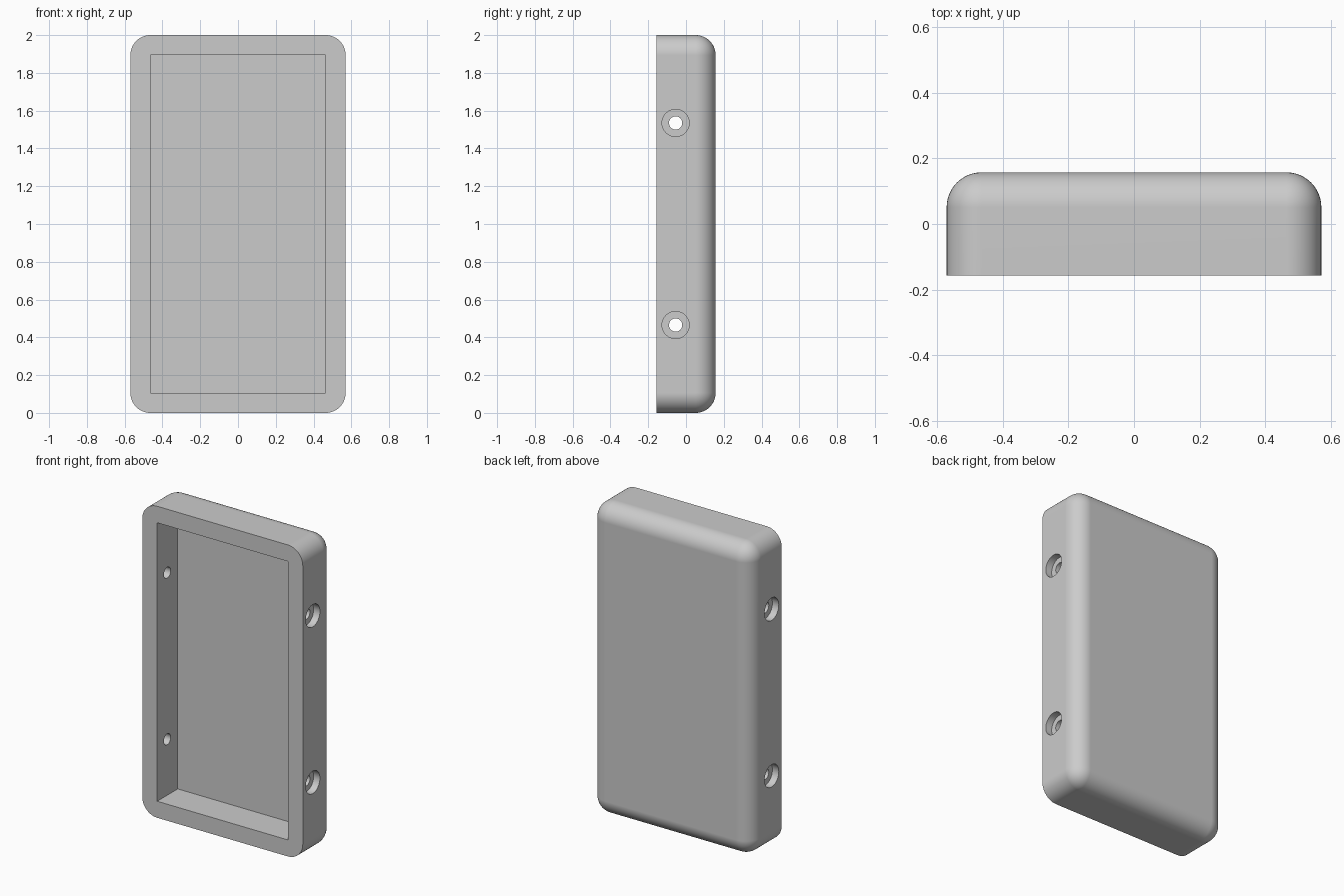
import bpy
import bmesh
import math
from mathutils import Matrix, Vector

old = bpy.data.objects.get("Cube")
if old:
    bpy.data.objects.remove(old, do_unlink=True)

WIDTH, DEPTH, HEIGHT = 1.14, 0.314, 2.0
WALL = 0.106
FRONT = -DEPTH / 2
HOLE_Y = -0.055
HOLE_RISE = 0.535   # distance of each hole from mid height
BORE_DEPTH = 0.045

grey = bpy.data.materials.new("light grey")
grey.use_nodes = True
colour = (0.6, 0.6, 0.6, 1)
grey.diffuse_color = colour
grey.node_tree.nodes["Principled BSDF"].inputs["Base Color"].default_value = colour


def make_object(name, bm):
    mesh = bpy.data.meshes.new(name)
    bm.to_mesh(mesh)
    bm.free()
    mesh.materials.append(grey)
    obj = bpy.data.objects.new(name, mesh)
    bpy.context.collection.objects.link(obj)
    return obj


def box(size, centre):
    bm = bmesh.new()
    bmesh.ops.create_cube(bm, size=1)
    bmesh.ops.scale(bm, vec=size, verts=bm.verts)
    bmesh.ops.translate(bm, vec=centre, verts=bm.verts)
    return bm


def add_rod(bm, radius, length, centre):
    turn = Matrix.Translation(centre) @ Matrix.Rotation(math.pi / 2, 4, "Y")
    bmesh.ops.create_cone(bm, cap_ends=True, segments=40, radius1=radius,
                          radius2=radius, depth=length, matrix=turn)


def cut(target, cutter):
    cutter.hide_render = True
    mod = target.modifiers.new("cut", "BOOLEAN")
    mod.operation = "DIFFERENCE"
    mod.solver = "EXACT"
    mod.object = cutter
    bpy.context.view_layer.objects.active = target
    bpy.ops.object.modifier_apply(modifier=mod.name)
    bpy.data.objects.remove(cutter, do_unlink=True)


# Tray body, rounded everywhere except around the open front
bm = box((WIDTH, DEPTH, HEIGHT), (0, 0, HEIGHT / 2))
rounded = [e for e in bm.edges if any(v.co.y > 0 for v in e.verts)]
bmesh.ops.bevel(bm, geom=rounded, offset=WALL, offset_type="OFFSET",
                segments=12, profile=0.5, affect="EDGES")
tray = make_object("tray", bm)

# Rectangular recess, leaving equal walls and back
reach = 0.1
cut(tray, make_object("recess_cutter", box(
    (WIDTH - 2 * WALL, DEPTH - WALL + reach, HEIGHT - 2 * WALL),
    (0, FRONT + (DEPTH - WALL - reach) / 2, HEIGHT / 2))))

# Screw holes through both side walls
bm = bmesh.new()
for end in (-1, 1):
    add_rod(bm, 0.035, WIDTH + reach,
            Vector((0, HOLE_Y, HEIGHT / 2 + end * HOLE_RISE)))
cut(tray, make_object("hole_cutter", bm))

# Wider counterbores for the screw heads
bm = bmesh.new()
for side in (-1, 1):
    for end in (-1, 1):
        add_rod(bm, 0.072, 2 * BORE_DEPTH,
                Vector((side * WIDTH / 2, HOLE_Y, HEIGHT / 2 + end * HOLE_RISE)))
cut(tray, make_object("counterbore_cutter", bm))

# Smooth rounds, crisp rims, flat large faces
bpy.ops.object.select_all(action="DESELECT")
tray.select_set(True)
bpy.context.view_layer.objects.active = tray
bpy.ops.object.shade_smooth_by_angle(angle=math.radians(30))
weighted = tray.modifiers.new("weighted_normals", "WEIGHTED_NORMAL")
weighted.keep_sharp = True
